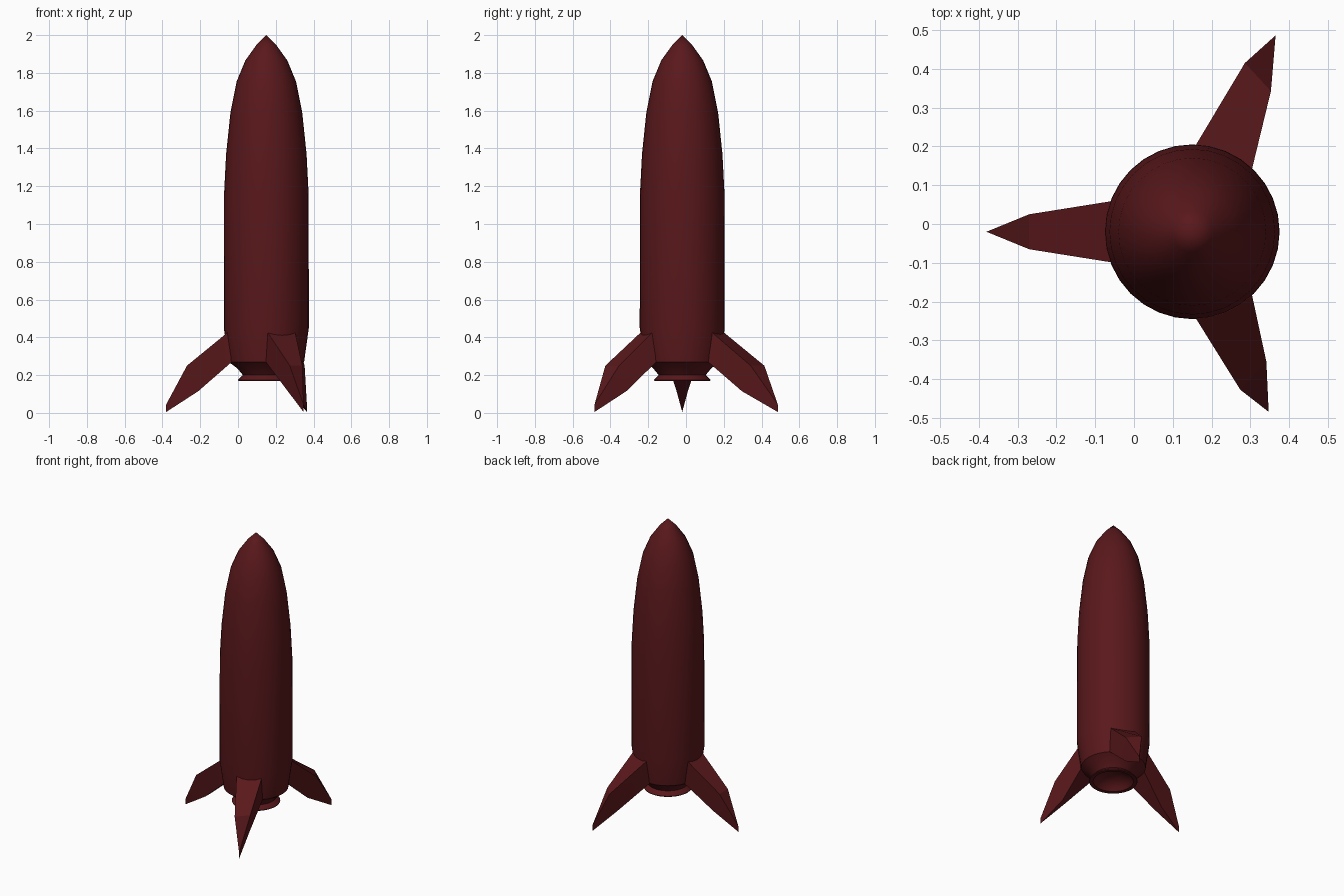
import bpy, bmesh, math

if "Cube" in bpy.data.objects:
    bpy.data.objects.remove(bpy.data.objects["Cube"])

CX, CY = 0.15, -0.02   # axis of the rocket
SIDES = 32

red = bpy.data.materials.new("dark_red")
red.diffuse_color = (0.1, 0.009, 0.011, 1)
red.use_nodes = True
red.node_tree.nodes["Principled BSDF"].inputs["Base Color"].default_value = red.diffuse_color


def finish(name, bm, angle):
    bmesh.ops.remove_doubles(bm, verts=bm.verts, dist=1e-5)
    bmesh.ops.recalc_face_normals(bm, faces=bm.faces)
    me = bpy.data.meshes.new(name)
    bm.to_mesh(me)
    bm.free()
    me.materials.append(red)
    ob = bpy.data.objects.new(name, me)
    ob.location = (CX, CY, 0)
    bpy.context.collection.objects.link(ob)
    bpy.ops.object.select_all(action='DESELECT')
    ob.select_set(True)
    bpy.context.view_layer.objects.active = ob
    bpy.ops.object.shade_smooth_by_angle(angle=math.radians(angle))


def lathe(name, profile):
    bm = bmesh.new()
    verts = [bm.verts.new((r, 0, z)) for r, z in profile]
    edges = [bm.edges.new(p) for p in zip(verts, verts[1:])]
    bmesh.ops.spin(bm, geom=verts + edges, cent=(0, 0, 0), axis=(0, 0, 1),
                   angle=math.tau, steps=SIDES)
    finish(name, bm, 30)


# Fuselage with pointed nose and tapered tail
lathe("fuselage", [(0, 2.0), (0.053, 1.947), (0.111, 1.866), (0.157, 1.755),
                   (0.19, 1.59), (0.213, 1.37), (0.224, 1.155), (0.225, 0.45),
                   (0.2, 0.27), (0, 0.27)])

# Flared engine nozzle, hollow from below
lathe("nozzle", [(0.2, 0.27), (0.155, 0.237), (0.124, 0.2), (0.15, 0.175),
                 (0.148, 0.17), (0.125, 0.172), (0.105, 0.2), (0.06, 0.225),
                 (0, 0.235)])


# Swept landing fin: root, knee and tip sections of (reach, half width, height)
def fin(name, degrees, stretch, skew):
    a = math.radians(degrees)
    root = 0.205
    sections = [((0.2, 0.08, 0.43), (0.185, 0.08, 0.268)),
                ((0.42, 0.045, 0.25), (0.36, 0.03, 0.115)),
                ((0.53, 0.0, 0.045), (0.53, 0.0, 0.005))]
    bm = bmesh.new()
    rings = []
    for i, (top, low) in enumerate(sections):
        ring = []
        for (r, w, z), s in ((top, -1), (top, 1), (low, 1), (low, -1)):
            if r > root:
                r = root + (r - root) * stretch
            if i == 1:
                r += skew * s * w
            x = r * math.cos(a) - s * w * math.sin(a)
            y = r * math.sin(a) + s * w * math.cos(a)
            ring.append(bm.verts.new((x, y, z)))
        rings.append(ring)
    bm.faces.new(rings[0])
    for p, q in zip(rings, rings[1:]):
        for k in range(4):
            n = (k + 1) % 4
            bm.faces.new((p[k], p[n], q[n], q[k]))
    finish(name, bm, 15)


fin("left_fin", 180, 1.0, 0.0)
fin("back_fin", 67, 1.06, 0.45)
fin("front_fin", -67, 0.92, -0.45)
